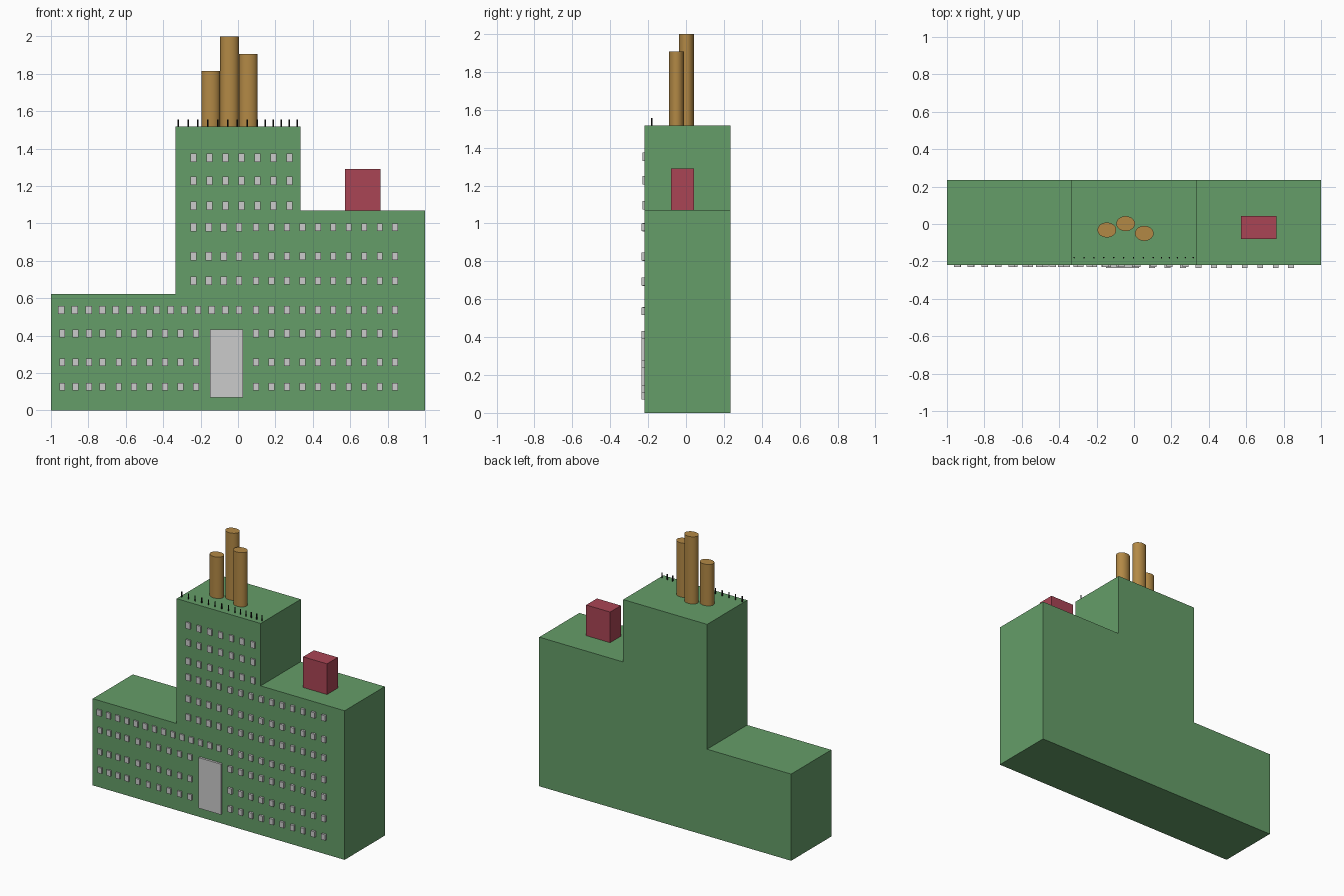
import bpy, bmesh, math
from mathutils import Matrix, Vector

if "Cube" in bpy.data.objects:
    bpy.data.objects.remove(bpy.data.objects["Cube"])

FRONT, BACK = -0.219, 0.236


def material(name, rgb):
    m = bpy.data.materials.new(name)
    m.diffuse_color = (*rgb, 1)
    m.use_nodes = True
    m.node_tree.nodes["Principled BSDF"].inputs["Base Color"].default_value = m.diffuse_color
    return m


GREEN = material("green_wall", (0.13, 0.34, 0.14))
RED = material("red_paint", (0.40, 0.06, 0.09))
BROWN = material("brown_brick", (0.45, 0.25, 0.06))
BLACK = material("black_metal", (0.01, 0.01, 0.01))


def finish(name, bm, mat=None):
    bmesh.ops.recalc_face_normals(bm, faces=bm.faces)
    me = bpy.data.meshes.new(name)
    bm.to_mesh(me)
    bm.free()
    ob = bpy.data.objects.new(name, me)
    bpy.context.collection.objects.link(ob)
    if mat:
        me.materials.append(mat)
    return ob


def add_box(bm, x0, x1, y0, y1, z0, z1):
    lo, hi = Vector((x0, y0, z0)), Vector((x1, y1, z1))
    bmesh.ops.create_cube(bm, size=1, matrix=Matrix.LocRotScale((lo + hi) / 2, None, hi - lo))


def add_cylinder(bm, x, y, z0, z1, rx, ry, sides):
    mat = Matrix.LocRotScale(Vector((x, y, (z0 + z1) / 2)), None, Vector((rx, ry, z1 - z0)))
    bmesh.ops.create_cone(bm, cap_ends=True, segments=sides, radius1=1, radius2=1,
                          depth=1, matrix=mat)


def spread(a, b, n):
    return [a + (b - a) * i / (n - 1) for i in range(n)]


def windows(name, xs, zs, w, h, depth):
    bm = bmesh.new()
    for x in xs:
        for z in zs:
            add_box(bm, x - w / 2, x + w / 2, FRONT - depth, FRONT + 0.005, z - h / 2, z + h / 2)
    finish(name, bm)


# stepped building body, extruded from its front outline
T = 0.333
outline = [(-1, 0), (1, 0), (1, 1.07), (T, 1.07), (T, 1.518), (-T, 1.518), (-T, 0.622), (-1, 0.622)]
bm = bmesh.new()
face = bm.faces.new([bm.verts.new((x, FRONT, z)) for x, z in outline])
ext = bmesh.ops.extrude_face_region(bm, geom=[face], use_keep_orig=True)
bmesh.ops.translate(bm, vec=(0, BACK - FRONT, 0),
                    verts=[v for v in ext["geom"] if isinstance(v, bmesh.types.BMVert)])
finish("building_body", bm, GREEN)

# rooftop hut on the right wing
bm = bmesh.new()
add_box(bm, 0.573, 0.763, -0.08, 0.042, 1.06, 1.29)
finish("rooftop_hut", bm, RED)

# three oval chimneys
for i, (x, y, top) in enumerate([(-0.145, -0.032, 1.815), (-0.045, 0.002, 2.0), (0.055, -0.05, 1.907)]):
    bm = bmesh.new()
    add_cylinder(bm, x, y, 1.51, top, 0.05, 0.04, 32)
    ob = finish(f"chimney_{i + 1}", bm, BROWN)
    bpy.context.view_layer.objects.active = ob
    ob.select_set(True)
    bpy.ops.object.shade_smooth_by_angle(angle=math.radians(30))
    ob.select_set(False)

# railing posts along the tower's front edge
bm = bmesh.new()
for x in spread(-0.32, 0.103, 9) + spread(0.147, 0.317, 5):
    add_cylinder(bm, x, -0.18, 1.51, 1.557, 0.004, 0.004, 8)
finish("railing_posts", bm, BLACK)

# entrance door
bm = bmesh.new()
add_box(bm, -0.149, 0.028, -0.235, FRONT + 0.005, 0.07, 0.433)
finish("entrance_door", bm)

# window grids
low_rows = [0.126, 0.257, 0.412]
mid_rows = [0.693, 0.825, 0.98]
windows("left_wing_windows", spread(-0.94, -0.725, 4) + spread(-0.638, -0.225, 6),
        low_rows, 0.031, 0.041, 0.01)
windows("long_row_windows", spread(-0.945, 0.005, 14), [0.537], 0.034, 0.043, 0.01)
windows("right_wing_windows", spread(0.097, 0.84, 10), low_rows + [0.537] + mid_rows,
        0.031, 0.041, 0.016)
windows("tower_mid_windows", spread(-0.238, 0.005, 4), mid_rows, 0.034, 0.045, 0.01)
windows("tower_top_windows", spread(-0.238, 0.275, 7), [1.095, 1.228, 1.352], 0.034, 0.045, 0.01)
